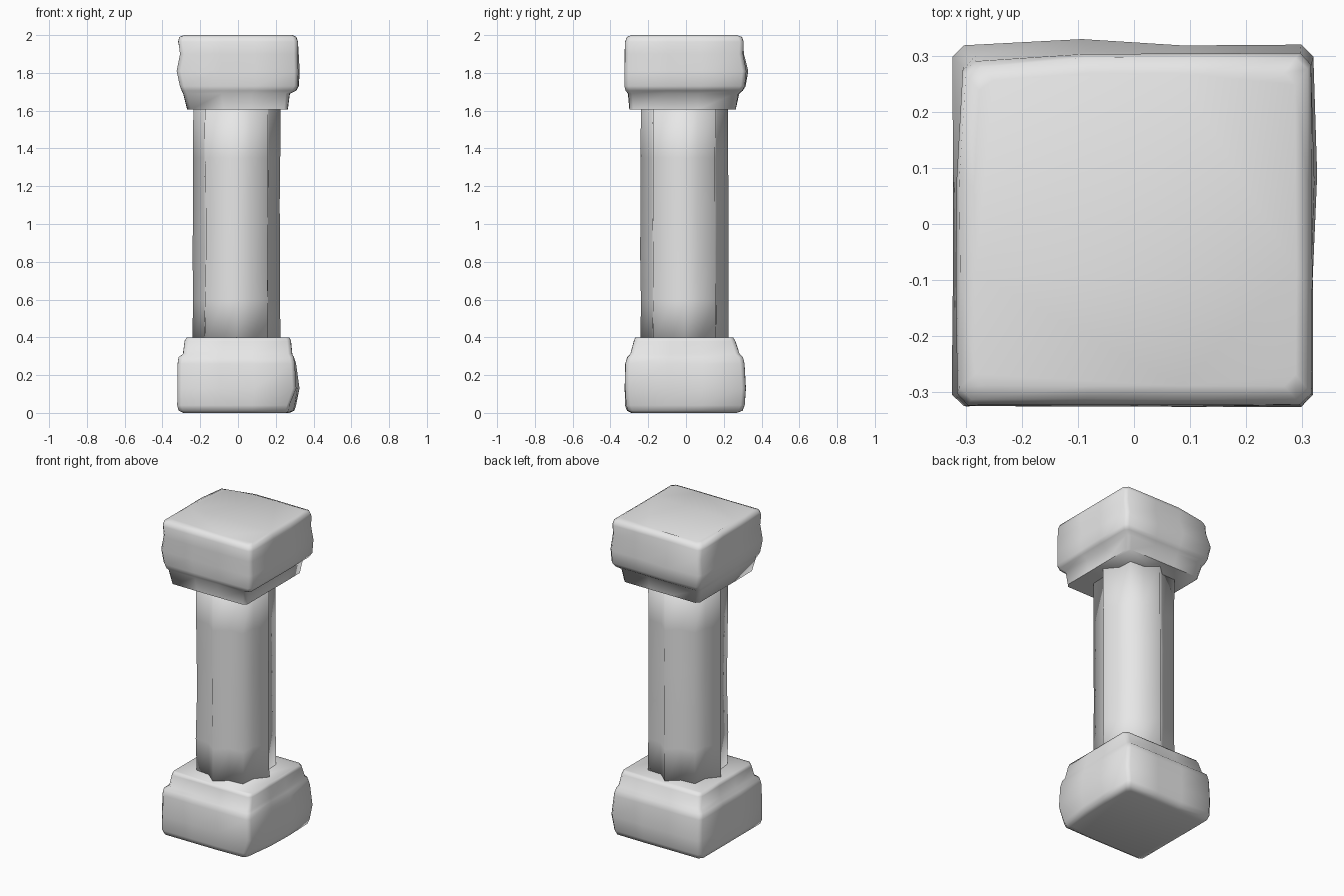
import bpy
import bmesh
import math
import random
from mathutils import Vector

random.seed(4)

default_cube = bpy.data.objects.get("Cube")
if default_cube:
    bpy.data.objects.remove(default_cube)

stone = bpy.data.materials.new("pale grey stone")
stone.use_nodes = True
grey = (0.8, 0.8, 0.8, 1)
stone.diffuse_color = grey
stone.node_tree.nodes["Principled BSDF"].inputs["Base Color"].default_value = grey


def loft(name, rings, crease):
    """Skin a stack of closed rings, cap both ends and shade it smooth."""
    bm = bmesh.new()
    loops = [[bm.verts.new(point) for point in ring] for ring in rings]
    for low, high in zip(loops, loops[1:]):
        count = len(low)
        for i in range(count):
            j = (i + 1) % count
            bm.faces.new((low[i], low[j], high[j], high[i]))
    bm.faces.new(reversed(loops[0]))
    bm.faces.new(loops[-1])
    bmesh.ops.recalc_face_normals(bm, faces=bm.faces[:])
    mesh = bpy.data.meshes.new(name)
    bm.to_mesh(mesh)
    bm.free()
    mesh.materials.append(stone)
    obj = bpy.data.objects.new(name, mesh)
    bpy.context.collection.objects.link(obj)
    bpy.ops.object.select_all(action="DESELECT")
    obj.select_set(True)
    bpy.context.view_layer.objects.active = obj
    if crease:
        bpy.ops.object.shade_smooth_by_angle(angle=math.radians(crease))
    else:
        bpy.ops.object.shade_smooth()
    return obj


def worn_square(z, left, right, front, back, chamfer=0.022, wear=0.003):
    """Square ring with cut corners and slightly uneven sides."""
    corners = [Vector((left, front, z)), Vector((right, front, z)),
               Vector((right, back, z)), Vector((left, back, z))]
    ring = []
    for i, start in enumerate(corners):
        end = corners[(i + 1) % 4]
        along = (end - start).normalized()
        inward = Vector((-along.y, along.x, 0))
        a, b = start + along * chamfer, end - along * chamfer
        for t in (0, 0.35, 0.65, 1):
            ring.append(a.lerp(b, t) + inward * random.uniform(0, wear))
    return ring


def knock(obj, centre, push, radius):
    """Push the surface near a point to form a chip or a lump."""
    centre, push = Vector(centre), Vector(push)
    for vert in obj.data.vertices:
        fall = 1 - (vert.co - centre).length / radius
        if fall > 0:
            vert.co += push * fall


# Foot block with its upper step: z, left, right, front, back
foot_rows = [
    (0, -.29, .27, -.29, .27),
    (.012, -.315, .295, -.315, .3),
    (.04, -.322, .302, -.325, .312),
    (.13, -.322, .315, -.325, .318),
    (.26, -.322, .303, -.322, .31),
    (.295, -.315, .296, -.312, .302),
    (.312, -.292, .288, -.295, .284),
    (.38, -.284, .282, -.277, .262),
    (.398, -.275, .274, -.27, .252),
]
foot = loft("foot_block", [worn_square(*row) for row in foot_rows], 78)

# Cap block with its lower step
cap_rows = [
    (1.605, -.27, .265, -.3, .265),
    (1.69, -.292, .275, -.308, .28),
    (1.706, -.3, .308, -.32, .3),
    (1.73, -.308, .32, -.326, .312),
    (1.81, -.325, .32, -.326, .32),
    (1.9, -.307, .318, -.326, .303),
    (1.965, -.318, .318, -.324, .306),
    (1.99, -.312, .31, -.314, .298),
    (2, -.285, .29, -.29, .27),
]
cap = loft("cap_block", [worn_square(*row) for row in cap_rows], 78)

# Chips and lumps in the stone
knock(foot, (.3, .1, .13), (.015, 0, 0), .2)
knock(foot, (.3, -.3, .03), (-.03, .01, 0), .12)
knock(cap, (-.12, .31, 1.81), (0, .015, 0), .15)
knock(cap, (.32, .12, 1.81), (.012, 0, 0), .15)
knock(cap, (-.28, .3, 1.99), (.02, -.02, -.015), .1)

# Fluted shaft: eight ridges with shallow valleys between
shaft_rings = []
for z in (.37, .6, .85, 1.1, 1.35, 1.63):
    ring = []
    for i in range(16):
        radius = (.185 if i % 2 else .232) + random.uniform(-.004, .003)
        angle = math.tau * i / 16
        ring.append((radius * math.cos(angle) - .008,
                     radius * math.sin(angle) - .008, z))
    shaft_rings.append(ring)
loft("fluted_shaft", shaft_rings, 0)
